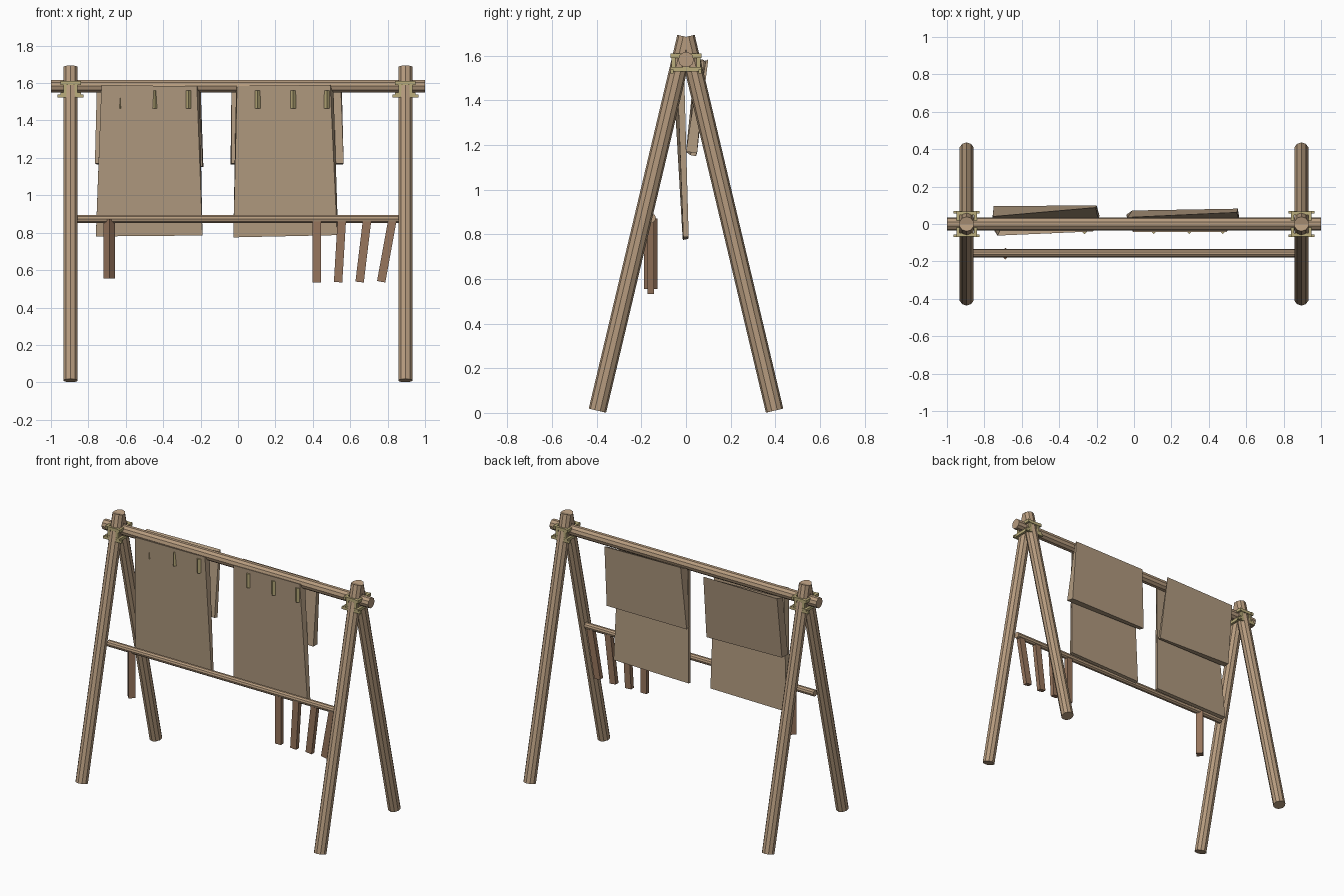
import bpy
from mathutils import Vector

old = bpy.data.objects.get("Cube")
if old:
    bpy.data.objects.remove(old)


def material(name, colour):
    m = bpy.data.materials.new(name)
    m.use_nodes = True
    m.diffuse_color = (*colour, 1)
    m.node_tree.nodes["Principled BSDF"].inputs["Base Color"].default_value = (*colour, 1)
    return m


WOOD = material("tan wood", (0.47, 0.33, 0.21))
HIDE = material("pale hide", (0.44, 0.325, 0.215))
DARK = material("brown wood", (0.31, 0.18, 0.11))
ROPE = material("straw rope", (0.50, 0.42, 0.20))


def rod(name, a, b, radius, mat, sides=10, turn=0.0):
    """Straight prism between two points."""
    a, b = Vector(a), Vector(b)
    bpy.ops.mesh.primitive_cylinder_add(vertices=sides, radius=radius, depth=(b - a).length)
    ob = bpy.context.object
    ob.name = name
    ob.rotation_mode = 'QUATERNION'
    spin = Vector((0, 0, 1)).rotation_difference(b - a)
    ob.rotation_quaternion = spin
    ob.location = (a + b) / 2
    ob.data.materials.append(mat)
    return ob


def box(name, centre, size, mat, tilt=0.0):
    bpy.ops.mesh.primitive_cube_add(size=1, location=centre, rotation=(0, tilt, 0))
    ob = bpy.context.object
    ob.name = name
    ob.scale = size
    ob.data.materials.append(mat)
    return ob


def slab(name, front, back, mat):
    """Uneven slab from two four-cornered faces."""
    mesh = bpy.data.meshes.new(name)
    faces = [(0, 1, 2, 3), (7, 6, 5, 4)]
    faces += [(i, i + 4, (i + 1) % 4 + 4, (i + 1) % 4) for i in range(4)]
    mesh.from_pydata(front + back, [], faces)
    mesh.update()
    mesh.materials.append(mat)
    ob = bpy.data.objects.new(name, mesh)
    bpy.context.collection.objects.link(ob)
    return ob


# Two A-frames and their rope lashings
for side, s in (("left", 1), ("right", -1)):
    x = 0.895 * s
    for end, e in (("front", -1), ("back", 1)):
        rod(f"{side}_{end}_leg", (x, 0.397 * e, 0.01), (x, 0, 1.685), 0.04, WOOD)
    for level, z in (("upper", 1.6), ("lower", 1.54)):
        for e in (-1, 1):
            box(f"{side}_{level}_cross_lashing", (x, 0.058 * e, z), (0.11, 0.018, 0.02), ROPE)
            box(f"{side}_{level}_side_lashing", (x + 0.047 * e, 0, z), (0.016, 0.14, 0.02), ROPE)
    for e in (-1, 1):
        box(f"{side}_knot_lashing", (x, 0.062 * e, 1.53), (0.14, 0.014, 0.016), ROPE)
        for d in (-1, 1):
            box(f"{side}_upright_lashing", (x + 0.03 * d, 0.056 * e, 1.57), (0.016, 0.016, 0.08), ROPE)

# Ridge pole and lower rail
rod("ridge_pole", (-1, 0, 1.583), (1, 0, 1.583), 0.035, WOOD)
rod("lower_rail", (-0.86, -0.157, 0.873), (0.86, -0.157, 0.873), 0.022, WOOD)

# Long hides in front of the ridge
slab("right_front_hide",
     [(-0.76, -0.015, 0.78), (-0.19, -0.012, 0.785), (-0.22, -0.04, 1.582), (-0.73, -0.062, 1.59)],
     [(-0.76, 0.012, 0.785), (-0.19, 0.01, 0.79), (-0.205, -0.012, 1.575), (-0.715, -0.03, 1.58)], HIDE)
slab("left_front_hide",
     [(-0.025, -0.013, 0.775), (0.53, -0.012, 0.787), (0.493, -0.042, 1.59), (-0.005, -0.042, 1.585)],
     [(-0.025, 0.01, 0.78), (0.535, 0.012, 0.79), (0.51, -0.01, 1.58), (-0.01, -0.015, 1.58)], HIDE)

# Short flaps behind the ridge
slab("right_back_flap",
     [(-0.765, 0.0, 1.17), (-0.19, 0.02, 1.155), (-0.205, 0.088, 1.575), (-0.755, 0.04, 1.57)],
     [(-0.755, 0.05, 1.165), (-0.185, 0.045, 1.15), (-0.2, 0.1, 1.585), (-0.75, 0.095, 1.58)], HIDE)
slab("left_back_flap",
     [(-0.035, 0.015, 1.17), (0.565, 0.0, 1.17), (0.55, 0.062, 1.575), (-0.035, 0.035, 1.57)],
     [(-0.04, 0.05, 1.165), (0.56, 0.05, 1.165), (0.555, 0.082, 1.58), (-0.01, 0.072, 1.585)], HIDE)

# Toggles pinning the hides
for x in (-0.63, -0.445, -0.265, 0.105, 0.295, 0.475):
    rod("hide_toggle", (x, -0.04, 1.465), (x, -0.04, 1.56), 0.014, ROPE, sides=4)

# Tools hanging from the lower rail
rod("hanging_block", (-0.688, -0.158, 0.555), (-0.688, -0.158, 0.872), 0.031, DARK, sides=4)
for i in range(4):
    tilt = 0.06 * i
    box("hanging_slat", (0.42 + 0.125 * i, -0.158, 0.7), (0.045, 0.03, 0.33), DARK, tilt)
